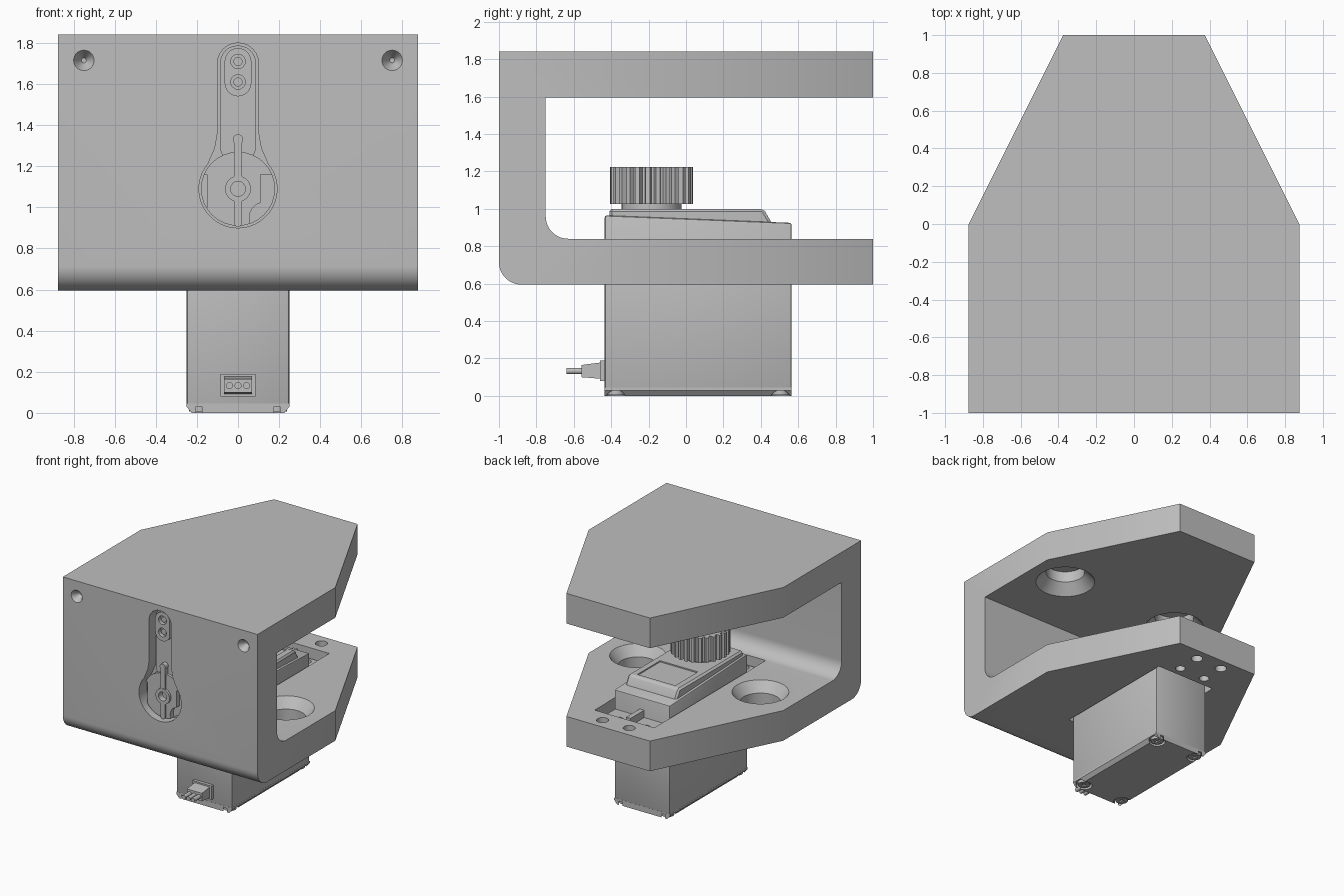
import bpy, bmesh, math
from mathutils import Matrix, Vector

old = bpy.data.objects.get("Cube")
if old:
    bpy.data.objects.remove(old, do_unlink=True)

GREY = (0.52, 0.52, 0.52, 1)
mat = bpy.data.materials.new("plain grey")
mat.use_nodes = True
mat.diffuse_color = GREY
bsdf = next(n for n in mat.node_tree.nodes if n.type == 'BSDF_PRINCIPLED')
bsdf.inputs["Base Color"].default_value = GREY


def finish(name, bm):
    bmesh.ops.recalc_face_normals(bm, faces=bm.faces)
    me = bpy.data.meshes.new(name)
    bm.to_mesh(me)
    bm.free()
    me.materials.append(mat)
    ob = bpy.data.objects.new(name, me)
    bpy.context.collection.objects.link(ob)
    return ob


def prism(name, pts, axis, lo, hi):
    """Extrude a flat outline along one axis."""
    place = {'X': lambda a, b: (lo, a, b),
             'Y': lambda a, b: (a, lo, b),
             'Z': lambda a, b: (a, b, lo)}[axis]
    bm = bmesh.new()
    face = bm.faces.new([bm.verts.new(place(a, b)) for a, b in pts])
    new = bmesh.ops.extrude_face_region(bm, geom=[face])["geom"]
    shift = Vector([hi - lo if axis == k else 0 for k in 'XYZ'])
    bmesh.ops.translate(bm, vec=shift,
                        verts=[v for v in new if isinstance(v, bmesh.types.BMVert)])
    return finish(name, bm)


def box(name, x, y, z):
    return prism(name, [(x[0], y[0]), (x[1], y[0]), (x[1], y[1]), (x[0], y[1])],
                 'Z', *z)


def rod(name, axis, centre, lo, hi, r1, r2=None):
    """Cylinder or cone along Y or Z; r1 is the radius at lo."""
    bm = bmesh.new()
    mid = (lo + hi) / 2
    if axis == 'Y':
        m = Matrix.Translation((centre[0], mid, centre[1])) @ Matrix.Rotation(-math.pi / 2, 4, 'X')
    else:
        m = Matrix.Translation((centre[0], centre[1], mid))
    bmesh.ops.create_cone(bm, cap_ends=True, segments=32, radius1=r1,
                          radius2=r1 if r2 is None else r2, depth=hi - lo, matrix=m)
    return finish(name, bm)


def arc(cx, cy, r, a0, a1, n=12):
    return [(cx + r * math.cos(math.radians(a0 + (a1 - a0) * i / n)),
             cy + r * math.sin(math.radians(a0 + (a1 - a0) * i / n))) for i in range(n + 1)]


def apply_mod(ob, mod):
    bpy.context.view_layer.objects.active = ob
    bpy.ops.object.modifier_apply(modifier=mod.name)


def boolean(ob, cutters, op='DIFFERENCE'):
    for c in cutters:
        mod = ob.modifiers.new("cut", 'BOOLEAN')
        mod.operation, mod.solver, mod.object = op, 'EXACT', c
        apply_mod(ob, mod)
        bpy.data.objects.remove(c, do_unlink=True)


def bevel(ob, width, segments=2):
    mod = ob.modifiers.new("bevel", 'BEVEL')
    mod.width, mod.segments = width, segments
    apply_mod(ob, mod)


def pill(r, x, z0, z1):
    return arc(x, z1, r, 0, 180) + arc(x, z0, r, 180, 360)


# Bracket: C-shaped side profile trimmed to the tapered plan
profile = ([(1, .595), (1, .84)] + arc(-.63, .96, .12, 270, 180)
           + [(-.75, 1.595), (1, 1.595), (1, 1.84), (-1, 1.84)]
           + arc(-.88, .715, .12, 180, 270))
bracket = prism("bracket", profile, 'X', -.875, .875)
plan = [(-1.075, -2), (1.075, -2), (1.075, -.4), (-.125, 2), (-1.075, 2)]
for s in (-1, 1):
    corner = [(s * .875, 0), (s * .375, 1), (s * .325, 1.1), (s * 1.2, 1.1), (s * 1.2, -.65)]
    boolean(bracket, [prism("corner", corner, 'Z', 0, 2)])

# Servo opening and the pocket for its mounting ears
boolean(bracket, [box("opening", (-.27, .27), (-.46, .62), (.5, .9)),
                  box("pocket", (-.268, .268), (-.64, .79), (.7, .9))])

# Large blind countersunk sockets, small mounting holes, front screw holes
for s in (-1, 1):
    p = (s * .55, -.17)
    boolean(bracket, [rod("c", 'Z', p, .76, .842, .15, .212),
                      rod("c", 'Z', p, .67, .765, .15),
                      rod("c", 'Z', p, 1.593, 1.68, .23, .15),
                      rod("c", 'Z', p, 1.675, 1.77, .15),
                      rod("c", 'Z', (s * .12, .9), .5, .9, .045),
                      rod("c", 'Z', (s * .12, .7), .5, .8, .038),
                      rod("c", 'Y', (s * .75, 1.715), -1.002, -.94, .051, .012)])

# Keyhole recess in the front wall
keyhole = (arc(0, 1.7, .1, 0, 180) + [(-.1, 1.36), (-.112, 1.29)]
           + arc(0, 1.09, .19, 140, 400, 32) + [(.112, 1.29), (.1, 1.36)])
boolean(bracket, [prism("keyhole", keyhole, 'Y', -1.1, -.9)])

# Horn insert seated in the recess
horn_arm = prism("horn_arm", pill(.088, 0, 1.3, 1.7), 'Y', -.93, -.898)
horn_pad = prism("horn_pad", pill(.065, 0, 1.605, 1.71), 'Y', -.97, -.9)
boolean(horn_pad, [rod("c", 'Y', (0, z), -1, -.94, .035) for z in (1.61, 1.71)])
for i, z in enumerate((1.61, 1.71)):
    rod("horn_screw_%d" % (i + 1), 'Y', (0, z), -.955, -.938, .022)
horn_disc = rod("horn_disc", 'Y', (0, 1.09), -.95, -.898, .18)
boolean(horn_disc, [box("c", (-.3, -.15), (-1, -.91), (1, 1.16)),
                    box("c", (.11, .3), (-1, -.91), (1, 1.16)),
                    rod("c", 'Y', (.13, .95), -1, -.91, .075),
                    rod("c", 'Y', (0, 1.09), -1, -.92, .04)])
horn_rib = prism("horn_rib", pill(.02, 0, .925, 1.32), 'Y', -.965, -.9)
boolean(horn_rib, [rod("c", 'Y', (0, 1.09), -1, -.88, .05)])
rod("horn_rib_end", 'Y', (0, 1.33), -.97, -.9, .025)
hub = rod("horn_hub", 'Y', (0, 1.09), -.97, -.9, .063)
boolean(hub, [rod("c", 'Y', (0, 1.09), -1, -.92, .036)])

# Servo body with sloping shoulder
body = prism("servo_body", [(-.435, .035), (.565, .035), (.565, .925), (-.435, .965)],
             'X', -.25, .25)
bevel(body, .012)
lid = prism("servo_lid", [(-.41, .94), (.46, .91), (.455, .93), (.415, 1), (-.41, 1)],
            'X', -.23, .23)
bevel(lid, .015, 1)
boolean(lid, [box("c", (-.17, .17), (.09, .38), (.99, 1.1))])

# Servo base with screws in notched corners
base = prism("servo_base", [(-.25, .045), (-.25, .03), (-.225, 0), (.225, 0), (.25, .03), (.25, .045)],
             'Y', -.435, .565)
for sx in (-1, 1):
    for y in (-.375, .505):
        p = (sx * .19, y)
        boolean(base, [rod("c", 'Z', p, -.1, .03, .062)])
        screw = rod("base_screw", 'Z', p, .006, .04, .048)
        boolean(screw, [box("c", (p[0] - .03, p[0] + .03), (y - .007, y + .007), (-.1, .02)),
                        box("c", (p[0] - .007, p[0] + .007), (y - .03, y + .03), (-.1, .02))])

# Mounting ears with stiffening ribs
for name, y0, y1, hole in (("back", .55, .76, .7), ("front", -.62, -.42, -.57)):
    ear = box(name + "_ear", (-.24, .24), (y0, y1), (.705, .77))
    boolean(ear, [rod("c", 'Z', (s * .12, hole), .6, .9, .04) for s in (-1, 1)])
    box(name + "_ear_rib", (-.02, .02), (y0 + .01, y1 - .02), (.76, .83))

# Output collar and toothed gear
rod("gear_collar", 'Z', (0, -.185), .99, 1.03, .16)
teeth = 25
outline = []
for i in range(teeth):
    for frac, r in ((0, .195), (.3, .195), (.42, .222), (.85, .222)):
        a = math.tau * (i + frac) / teeth
        outline.append((r * math.cos(a), -.185 + r * math.sin(a)))
gear = prism("gear", outline, 'Z', 1.025, 1.225)
boolean(gear, [rod("c", 'Z', (0, -.185), 1.17, 1.3, .06)])

# Cable plug and three leads
box("plug_flange", (-.085, .085), (-.46, -.43), (.08, .19))
prism("plug", [(-.56, .1), (-.46, .092), (-.46, .178), (-.56, .165)], 'X', -.068, .068)
for i in range(3):
    rod("lead_%d" % (i + 1), 'Y', ((i - 1) * .042, .133), -.64, -.55, .017)

# Smooth curved faces, keep edges sharp
bpy.ops.object.select_all(action='DESELECT')
for ob in bpy.context.collection.objects:
    if ob.type == 'MESH' and ob.data.materials and ob.data.materials[0] == mat:
        ob.select_set(True)
        bpy.context.view_layer.objects.active = ob
bpy.ops.object.shade_smooth_by_angle(angle=math.radians(30))
